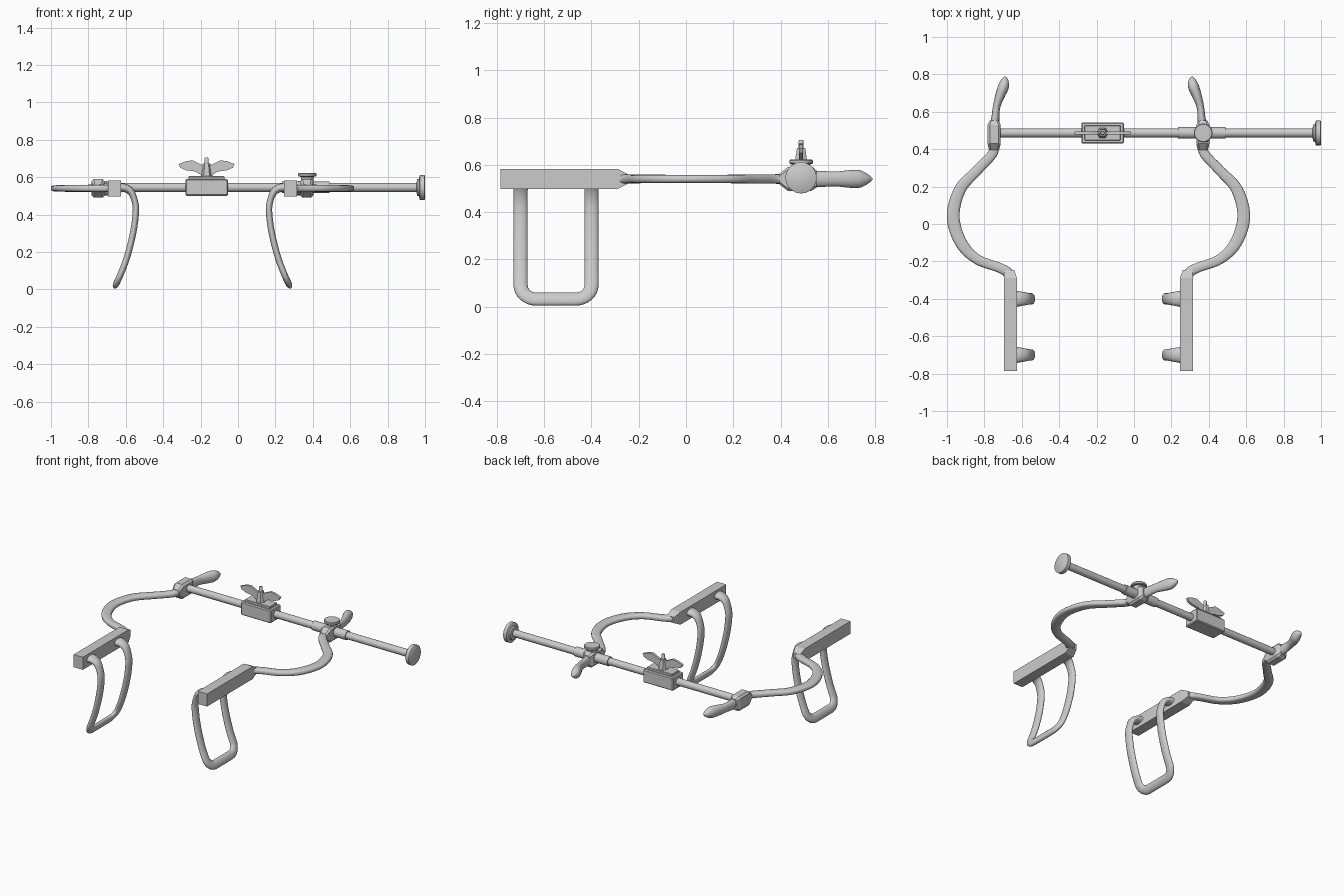
import bpy, bmesh
from math import sin, cos, pi, copysign
from mathutils import Vector, Matrix

if "Cube" in bpy.data.objects:
    bpy.data.objects.remove(bpy.data.objects["Cube"])

MID = -0.19          # mirror plane between the two arms
RZ, RY = 0.545, 0.487  # rod height and depth


def finish(name, bm, angle=40):
    bmesh.ops.recalc_face_normals(bm, faces=bm.faces)
    me = bpy.data.meshes.new(name)
    bm.to_mesh(me)
    bm.free()
    me.shade_smooth()
    me.set_sharp_from_angle(angle=angle * pi / 180)
    ob = bpy.data.objects.new(name, me)
    bpy.context.collection.objects.link(ob)
    return ob


def loft(name, rings, side=1, angle=40):
    """Skin a list of equal-sized vertex rings; side=-1 mirrors across MID."""
    bm = bmesh.new()
    vs = [[bm.verts.new((p[0] if side > 0 else 2 * MID - p[0], p[1], p[2])) for p in r] for r in rings]
    n = len(vs[0])
    for a, b in zip(vs, vs[1:]):
        for i in range(n):
            j = (i + 1) % n
            bm.faces.new((a[i], a[j], b[j], b[i]))
    bm.faces.new(vs[0])
    bm.faces.new(vs[-1])
    return finish(name, bm, angle)


def spline(pts, k=6):
    """Catmull-Rom through tuples of any length."""
    q = [pts[0]] + pts + [pts[-1]]
    out = []
    for a, b, c, d in zip(q, q[1:], q[2:], q[3:]):
        for s in range(k):
            t = s / k
            out.append(tuple(0.5 * (2 * y + (z - x) * t + (2 * x - 5 * y + 4 * z - w) * t * t
                             + (3 * y - x - 3 * z + w) * t ** 3) for x, y, z, w in zip(a, b, c, d)))
    return out + [pts[-1]]


def sweep(name, pts, normals, sizes, side=1, n=16, e=1.0):
    """Sweep a (super)ellipse with half sizes (width, thickness)."""
    rings = []
    for i, p in enumerate(pts):
        T = (pts[min(i + 1, len(pts) - 1)] - pts[max(i - 1, 0)]).normalized()
        W = normals[i].cross(T).normalized()
        N = T.cross(W)
        ring = []
        for k in range(n):
            c, s = cos(2 * pi * k / n), sin(2 * pi * k / n)
            ring.append(p + W * sizes[i][0] * copysign(abs(c) ** e, c)
                        + N * sizes[i][1] * copysign(abs(s) ** e, s))
        rings.append(ring)
    return loft(name, rings, side, 50)


def flat_sweep(name, ctrl, side, e=1.0):
    """Sweep in the rod plane; ctrl rows are x, y, half width, half height."""
    s = spline(ctrl)
    sweep(name, [Vector((a[0], a[1], RZ - 0.005)) for a in s], [Vector((0, 0, 1))] * len(s),
          [(a[2], a[3]) for a in s], side, e=e)


def box(name, lo, hi, bevel=0.0):
    bm = bmesh.new()
    lo, hi = Vector(lo), Vector(hi)
    bmesh.ops.create_cube(bm, size=1, matrix=Matrix.Translation((lo + hi) / 2) @ Matrix.Diagonal((*(hi - lo), 1)))
    if bevel:
        bmesh.ops.bevel(bm, geom=bm.edges[:], offset=bevel, segments=1, affect='EDGES')
    return finish(name, bm, 20)


def turned(name, origin, axis, prof, n=32):
    """Lathe of (distance, radius) pairs along the x or z axis."""
    rings = []
    for d, r in prof:
        cs = [(r * cos(2 * pi * k / n), r * sin(2 * pi * k / n)) for k in range(n)]
        rings.append([Vector(origin) + Vector((d, a, b) if axis == 'x' else (a, b, d)) for a, b in cs])
    return loft(name, rings)


# Profile of the hanging blades in x, z, with arc-length lookup
prof = [Vector(p) for p in spline([(-.65, .54), (-.61, .543), (-.572, .522), (-.549, .46), (-.547, .40),
                                   (-.562, .295), (-.594, .17), (-.628, .08), (-.65, .032)], 8)]
cum = [0]
for a, b in zip(prof, prof[1:]):
    cum.append(cum[-1] + (b - a).length)
L = cum[-1]


def at(t):
    i = max(k for k in range(len(cum) - 1) if cum[k] <= t + 1e-9)
    d = (prof[i + 1] - prof[i]).normalized()
    p = prof[i] + d * (t - cum[i])
    return p, Vector((-d.y, 0, d.x))


# U-shaped path over the profile: (arc distance, y)
R, STEPS = 0.065, 30
half = [((L - R) * i / STEPS, -.70) for i in range(STEPS)]
half += [(L - R + R * sin(k * pi / 16), -.70 + R - R * cos(k * pi / 16)) for k in range(9)]
path = half + [(t, -1.10 - y) for t, y in reversed(half)]

for side, tag in ((1, "left"), (-1, "right")):
    # curved arm and handle
    flat_sweep(tag + "_arm", [(-.75, .43, .027, .022), (-.757, .375, .026, .02), (-.84, .285, .027, .019),
               (-.93, .185, .031, .018), (-.967, .04, .034, .017), (-.925, -.1, .032, .018),
               (-.84, -.188, .027, .018), (-.725, -.232, .026, .019), (-.675, -.262, .028, .02),
               (-.66, -.32, .028, .02)], side, .7)
    flat_sweep(tag + "_handle", [(-.745, .52, .026, .034), (-.741, .57, .021, .034), (-.734, .63, .02, .031),
               (-.715, .69, .026, .037), (-.698, .735, .029, .037), (-.691, .77, .019, .02),
               (-.692, .79, .002, .003)], side)
    # square bar carrying the blade, tapering into the arm
    loft(tag + "_blade_bar", [[(cx + sx * w, y, .54 + sz * h) for sx, sz in ((-1, -1), (1, -1), (1, 1), (-1, 1))]
         for cx, y, w, h in ((-.66, -.785, .035, .043), (-.66, -.29, .035, .043), (-.667, -.245, .026, .02))],
         side, 20)
    # open loop blade
    pts, nor, siz = [], [], []
    for t, y in path:
        p, nv = at(min(t, L - 1e-6))
        flare = max(0, 1 - t / .12)
        pts.append(Vector((p.x, y, p.y)))
        nor.append(nv)
        siz.append((.03 + .018 * flare ** 1.5, .017 + .009 * flare))
    sweep(tag + "_blade_loop", pts, nor, siz, side)
    # chamfered clevis block where the arm meets the rod
    rings = []
    for y, w, h in ((.395, .027, .022), (.43, .035, .05), (.53, .035, .05), (.553, .024, .036)):
        c = .35 * w
        rings.append([(-.748 + a, y, .54 + b) for a, b in ((-w, -h + c), (-w + c, -h), (w - c, -h), (w, -h + c),
                      (w, h - c), (w - c, h), (-w + c, h), (-w, h - c))])
    loft(tag + "_clevis", rings, side, 20)

# rod with end knob, and sliding sleeve
turned("rod", (0, RY, RZ), 'x', [(-.74, .024), (.97, .024)])
turned("rod_end_knob", (0, RY, RZ), 'x', [(.955, .024), (.957, .045), (.968, .045), (.97, .062), (.973, .066),
                                          (.997, .066), (1.0, .062)])
turned("sliding_sleeve", (0, RY, RZ), 'x', [(.235, .031), (.49, .031)])
# thumbscrew on the right clevis
turned("thumbscrew", (.37, RY, 0), 'z', [(.57, .034), (.602, .034), (.603, .046), (.607, .05), (.618, .05), (.622, .046)])

# centre lock block with cover plate
CX = -.168
box("lock_block", (CX - .114, RY - .056, .5), (CX + .114, RY + .056, .59), .006)
box("lock_plate", (CX - .096, RY - .04, .585), (CX + .096, RY + .04, .605), .003)
# wing nut: hex hub, two wings and bolt tip
turned("wing_nut_hub", (CX, RY, 0), 'z', [(.6, .032), (.625, .028), (.672, .02)], 6)
turned("bolt_tip", (CX, RY, 0), 'z', [(.66, .011), (.70, .011), (.704, .008)], 16)
wing = [(.0, .655), (.03, .668), (.075, .69), (.11, .685), (.15, .67), (.14, .65), (.11, .637), (.06, .63),
        (.03, .612), (.0, .608)]
for s, tag in ((1, "right"), (-1, "left")):
    loft(tag + "_wing", [[(CX + s * x, RY + y, z) for x, z in wing] for y in (-.008, .008)])
